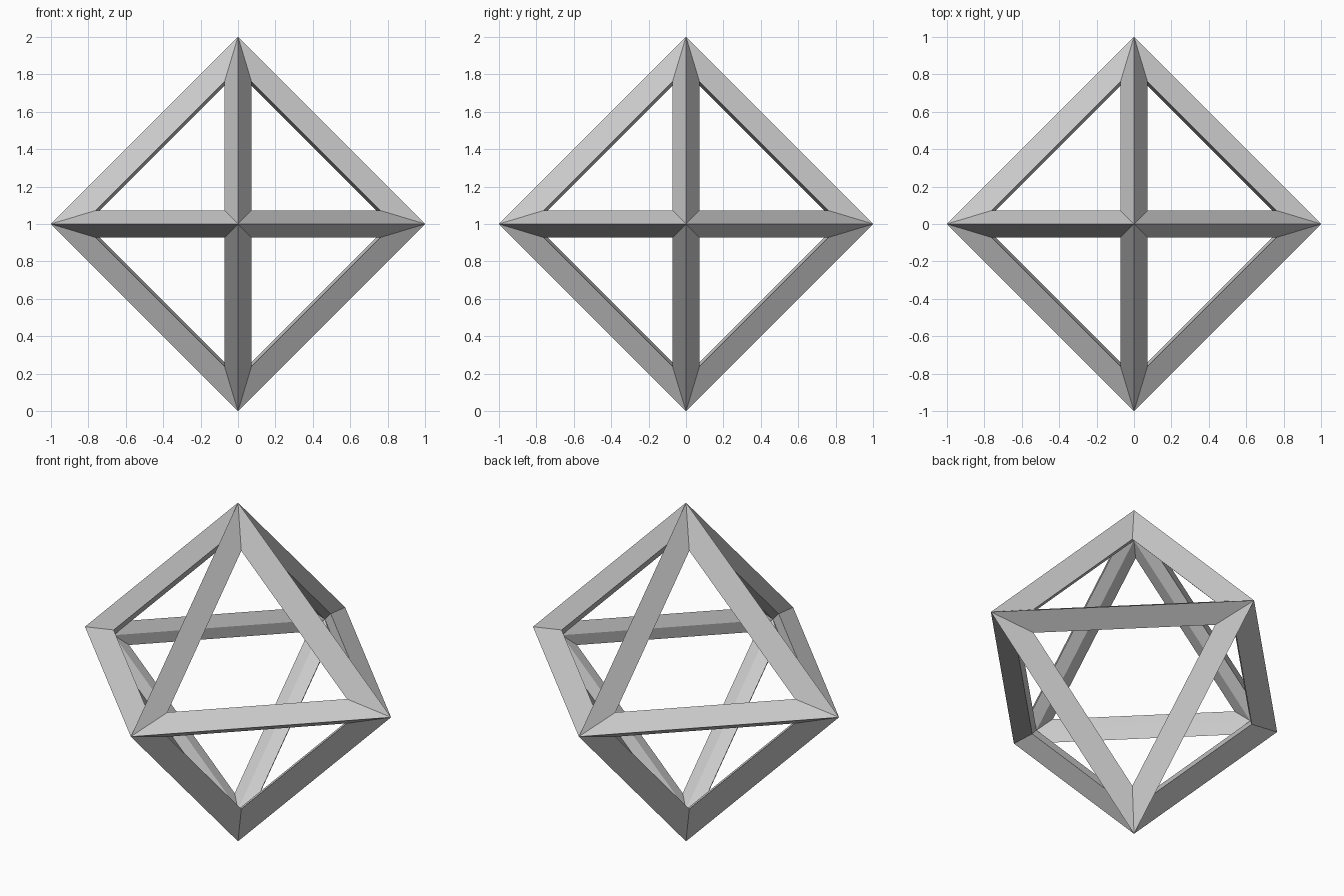
import bpy, bmesh
from mathutils import Vector
from itertools import product

if "Cube" in bpy.data.objects:
    bpy.data.objects.remove(bpy.data.objects["Cube"])

R_OUT, R_IN = 1.0, 0.812     # outer and inner ridge radii
NEAR, FAR = 0.072, 0.762     # window corner coordinates

bm = bmesh.new()
axes = [Vector((1, 0, 0)), Vector((0, 1, 0)), Vector((0, 0, 1))]
base = Vector((0, 0, 1))
cache = {}


def vert(p):
    key = tuple(round(c, 4) for c in p)
    if key not in cache:
        cache[key] = bm.verts.new(p + base)
    return cache[key]


# each octahedron side: three struts, each with an outer and an inner bevel
for signs in product((-1, 1), repeat=3):
    tips = [a * s for a, s in zip(axes, signs)]
    total = tips[0] + tips[1] + tips[2]
    corners = [total * NEAR + t * (FAR - NEAR) for t in tips]
    for i in range(3):
        j = (i + 1) % 3
        for r in (R_OUT, R_IN):
            bm.faces.new([vert(tips[i] * r), vert(tips[j] * r),
                          vert(corners[j]), vert(corners[i])])

bmesh.ops.recalc_face_normals(bm, faces=bm.faces[:])
mesh = bpy.data.meshes.new("octahedron_frame")
bm.to_mesh(mesh)
bm.free()
bpy.context.collection.objects.link(bpy.data.objects.new("octahedron_frame", mesh))
